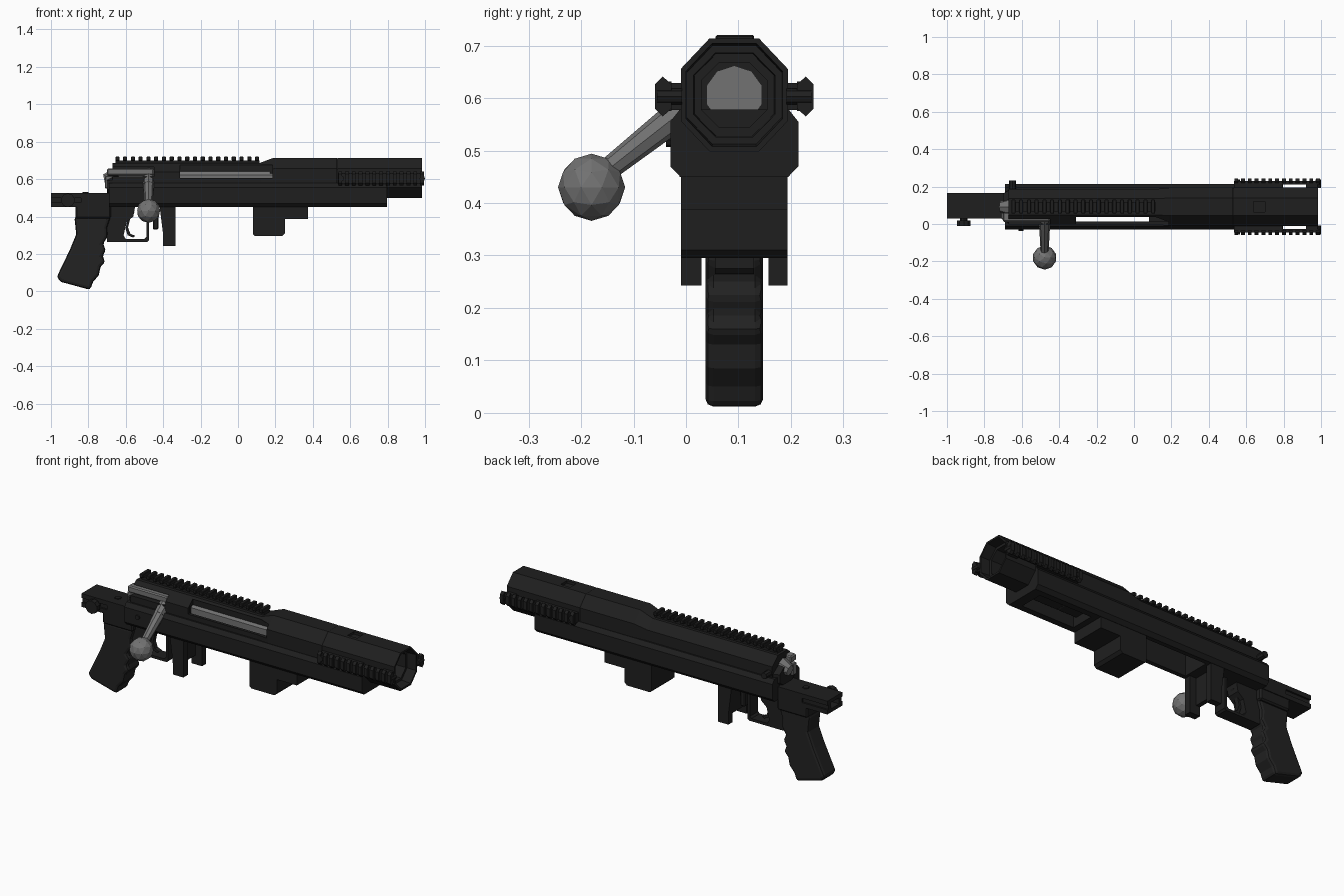
import bpy, bmesh, math
from mathutils import Vector

if "Cube" in bpy.data.objects:
    bpy.data.objects.remove(bpy.data.objects["Cube"])

C = 0.092    # y of the long axis
BZ = 0.606   # height of the bore axis


def material(name, v):
    m = bpy.data.materials.new(name)
    m.diffuse_color = (v, v, v, 1)
    m.use_nodes = True
    m.node_tree.nodes["Principled BSDF"].inputs["Base Color"].default_value = m.diffuse_color
    return m


BLACK = material("matte black", 0.0135)
GRIP = material("grip black", 0.016)
STEEL = material("grey steel", 0.17)


def finish(name, bm, mat, bevel=0, segments=1):
    bmesh.ops.recalc_face_normals(bm, faces=bm.faces[:])
    me = bpy.data.meshes.new(name)
    bm.to_mesh(me)
    bm.free()
    ob = bpy.data.objects.new(name, me)
    bpy.context.collection.objects.link(ob)
    me.materials.append(mat)
    if bevel:
        b = ob.modifiers.new("bevel", 'BEVEL')
        b.width, b.segments, b.limit_method = bevel, segments, 'ANGLE'
    return ob


def prism(name, pts, lo, hi, axis, mat=BLACK, bevel=0, segments=1):
    """Extrude a profile: (x, z) points along y, or (y, z) points along x."""
    bm = bmesh.new()
    put = (lambda p, t: (p[0], t, p[1])) if axis == 'y' else (lambda p, t: (t, p[0], p[1]))
    a = [bm.verts.new(put(p, lo)) for p in pts]
    b = [bm.verts.new(put(p, hi)) for p in pts]
    bm.faces.new(a)
    bm.faces.new(b)
    for i in range(len(pts)):
        j = (i + 1) % len(pts)
        bm.faces.new((a[i], a[j], b[j], b[i]))
    return finish(name, bm, mat, bevel, segments)


def box(name, x0, x1, y0, y1, z0, z1, mat=BLACK, bevel=0):
    return prism(name, [(x0, z0), (x1, z0), (x1, z1), (x0, z1)], y0, y1, 'y', mat, bevel)


def rod(name, p, q, r, sides, mat=BLACK, r2=None):
    p, q = Vector(p), Vector(q)
    bm = bmesh.new()
    bmesh.ops.create_cone(bm, cap_ends=True, segments=sides, radius1=r,
                          radius2=r if r2 is None else r2, depth=(q - p).length)
    rot = (q - p).to_track_quat('Z', 'Y').to_matrix().to_4x4()
    bm.transform(rot)
    bmesh.ops.translate(bm, verts=bm.verts[:], vec=(p + q) / 2)
    return finish(name, bm, mat)


def octagon_loft(name, rings, mat=BLACK):
    """Rings of (x, half width, half height, centre z)."""
    bm = bmesh.new()
    k = 0.46
    signs = [(1, k), (k, 1), (-k, 1), (-1, k), (-1, -k), (-k, -1), (k, -1), (1, -k)]
    loops = [[bm.verts.new((x, C + hy * s, cz + hz * t)) for s, t in signs]
             for x, hy, hz, cz in rings]
    for a, b in zip(loops, loops[1:]):
        for i in range(8):
            j = (i + 1) % 8
            bm.faces.new((a[i], a[j], b[j], b[i]))
    bm.faces.new(loops[0])
    bm.faces.new(loops[-1])
    return finish(name, bm, mat)


def cut(targets, *dims):
    c = box("cutter", *dims)
    for ob in targets:
        m = ob.modifiers.new("cut", 'BOOLEAN')
        m.operation, m.object, m.solver = 'DIFFERENCE', c, 'EXACT'
        bpy.context.view_layer.objects.active = ob
        bpy.ops.object.modifier_apply(modifier=m.name)
    bpy.data.objects.remove(c)


# Chassis, receiver and hollow front tube
chassis = prism("chassis", [(-.03, .555), (-.012, .578), (.196, .578), (.214, .555),
                            (.214, .47), (.195, .45), (-.011, .45), (-.03, .47)],
                -.69, .797, 'x')
receiver = octagon_loft("receiver", [(-.67, .095, .085, .6), (.19, .095, .085, .6)])
tube = octagon_loft("front_tube", [
    (.11, .094, .084, .6), (.19, .102, .108, BZ), (.525, .102, .108, BZ),
    (.53, .099, .105, BZ), (.535, .102, .108, BZ), (.985, .102, .108, BZ),
    (.985, .092, .098, BZ), (.93, .09, .094, BZ), (.93, .078, .08, BZ),
    (.85, .076, .078, BZ), (.85, .062, .062, BZ), (.25, .062, .062, BZ)])
# Magazine cavity, ejection port, bolt slot, forend recess and top pocket
cut([chassis, receiver, tube], -.32, .17, .014, .17, .40, .64)
cut([receiver, tube], -.31, .185, -.1, .043, .605, .675)
cut([receiver], -.72, -.45, -.1, .06, .615, .665)
cut([chassis], .41, .74, .025, .16, .40, .515)
cut([tube], .64, .70, .065, .12, .70, .8)

# Receiver rear collar and side lugs
octagon_loft("rear_collar", [(-.7, .07, .05, .57), (-.665, .092, .065, .565),
                             (-.64, .092, .065, .565)])
rod("bolt_stop", (-.65, .18, .6), (-.65, .233, .6), .018, 8)
rod("safety_lug", (-.605, .0, .52), (-.605, -.038, .52), .013, 8)

# Top rail
box("top_rail_base", -.655, .115, .068, .118, .675, .7)
for i in range(19):
    x = -.645 + i * .0415
    box("top_rail_tooth", x - .011, x + .011, .056, .13, .698, .72, bevel=.003)

# Side rails with teeth, left open between stem and tube near the front
for s in (-1, 1):
    def yy(a, b):
        return sorted((C + s * a, C + s * b))
    for x0, x1 in ((.535, .795), (.92, .98)):
        box("side_rail_stem", x0, x1, *yy(.095, .125), .577, .629)
    box("side_rail_base", .535, .99, *yy(.12, .137), .575, .632)
    for i in range(13):
        x = .546 + i * .0365
        pts = [(C + s * a, z) for a, z in ((.12, .58), (.136, .565), (.151, .58),
                                           (.151, .626), (.136, .641), (.12, .626))]
        prism("side_rail_tooth", pts, x - .01, x + .01, 'x')
    for x in (.553, .985):
        rod("rail_screw", (x, C + s * .1, .603), (x, C + s * .147, .603), .015, 8)

# Bolt, handle and round knob
rod("bolt_body", (-.66, C, BZ), (.27, C, BZ), .056, 10, STEEL)
rod("bolt_shroud", (-.715, C, .595), (-.66, C, BZ), .03, 8, STEEL, .05)
box("bolt_guide", -.70, -.45, .012, .062, .62, .657, STEEL, .006)
box("cocking_piece", -.71, -.67, .025, .06, .55, .617, STEEL, .004)
rod("bolt_handle_root", (-.478, .07, .635), (-.478, -.02, .565), .032, 8, STEEL, .03)
rod("bolt_handle", (-.478, -.01, .573), (-.478, -.16, .455), .029, 8, STEEL, .021)
bm = bmesh.new()
bmesh.ops.create_icosphere(bm, subdivisions=2, radius=.064)
bmesh.ops.translate(bm, verts=bm.verts[:], vec=(-.478, -.18, .43))
finish("bolt_knob", bm, STEEL)

# Magazine well, front block and rear legs
prism("magwell_front", [(.08, .46), (.08, .305), (.09, .295), (.235, .295), (.25, .31),
                        (.25, .388), (.375, .388), (.375, .46)], -.01, .193, 'y')
legs = prism("magwell_rear", [(-.42, .46), (-.4, .3), (-.4, .243), (-.335, .243),
                              (-.335, .46)], -.01, .193, 'y')
cut([legs], -.375, -.3, .03, .157, .2, .45)
cut([legs], -.5, -.3, .03, .157, .2, .295)
box("magazine_catch", -.455, -.425, .06, .125, .33, .46, bevel=.006)

# Trigger guard and trigger
prism("trigger_guard", [(-.72, .455), (-.55, .455), (-.56, .4), (-.595, .37), (-.612, .3),
                        (-.6, .28), (-.5, .28), (-.49, .29), (-.49, .455), (-.475, .455),
                        (-.475, .275), (-.485, .265), (-.7, .265)], .055, .13, 'y')
arc = [(-.565, .42), (-.592, .375), (-.602, .335), (-.59, .3), (-.562, .288)]
prism("trigger", arc + [(x + .014, z + .008) for x, z in reversed(arc)], .08, .105, 'y')

# Pistol grip with finger grooves
prism("pistol_grip", [(-.875, .4), (-.865, .305), (-.9, .22), (-.97, .075), (-.945, .05),
                      (-.79, .008), (-.775, .05), (-.745, .085), (-.735, .13), (-.708, .16),
                      (-.726, .185), (-.705, .225), (-.724, .25), (-.698, .29), (-.7, .34),
                      (-.68, .4)], .037, .147, 'y', GRIP, .022, 2)

# Rear stock adapter with side grooves, end slot and cross knob
box("grip_mount", -.87, -.68, .03, .16, .39, .46, bevel=.008)
adapter = box("stock_adapter", -1.0, -.66, .03, .165, .45, .525)
cut([adapter], -1.1, -.93, .06, .135, .47, .505)
cut([adapter], -1.1, -.84, -.1, .04, .475, .5)
cut([adapter], -1.1, -.84, .155, .3, .475, .5)
rod("adapter_knob_neck", (-.91, .05, .487), (-.91, .01, .487), .022, 10)
rod("adapter_knob", (-.91, .018, .487), (-.91, -.012, .487), .037, 10)
rod("adapter_top_screw", (-.815, C, .52), (-.815, C, .53), .017, 8)
